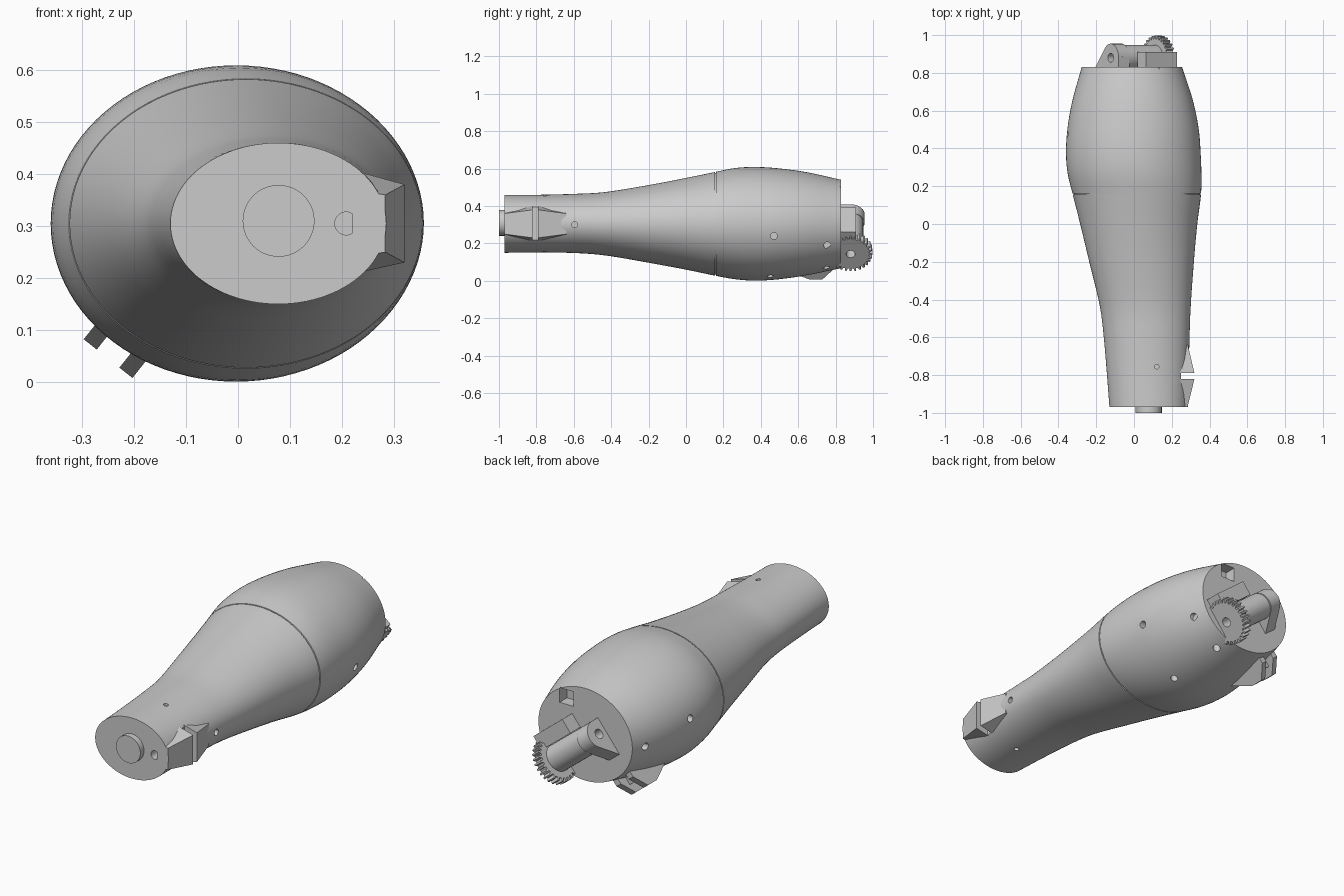
import bpy, bmesh
from math import sin, cos, pi
from mathutils import Vector

if "Cube" in bpy.data.objects:
    bpy.data.objects.remove(bpy.data.objects["Cube"])

U, Y, V = Vector((.78, 0, -.62)), Vector((0, 1, 0)), Vector((.62, 0, .78))  # tilted joint frame


def finish(name, bm, smooth=True):
    bmesh.ops.recalc_face_normals(bm, faces=bm.faces)
    me = bpy.data.meshes.new(name)
    bm.to_mesh(me)
    bm.free()
    ob = bpy.data.objects.new(name, me)
    bpy.context.collection.objects.link(ob)
    bpy.ops.object.select_all(action='DESELECT')
    ob.select_set(True)
    bpy.context.view_layer.objects.active = ob
    if smooth:
        bpy.ops.object.shade_smooth_by_angle(angle=.6)
    return ob


def loft(bm, rings):
    vs = [[bm.verts.new(p) for p in r] for r in rings]
    n = len(vs[0])
    for a, b in zip(vs, vs[1:]):
        for i in range(n):
            bm.faces.new((a[i], a[(i + 1) % n], b[(i + 1) % n], b[i]))
    bm.faces.new(vs[0])
    bm.faces.new(vs[-1])


def prism(bm, poly, origin, u0, u1):
    """Extrude a (y, v) polygon along the tilted axis."""
    loft(bm, [[origin + U * u + Y * y + V * v for y, v in poly] for u in (u0, u1)])


def rod(bm, a, b, r, n=32):
    a, b = Vector(a), Vector(b)
    q = (b - a).to_track_quat('Z', 'Y')
    loft(bm, [[p + q @ Vector((r * cos(2 * pi * i / n), r * sin(2 * pi * i / n), 0))
               for i in range(n)] for p in (a, b)])


def box(bm, lo, hi):
    loft(bm, [[(x, lo[1], z), (X, lo[1], z), (X, hi[1], z), (x, hi[1], z)]
              for x, X, z in ((lo[0], hi[0], lo[2]), (lo[0], hi[0], hi[2]))])


def circle(r, n=32):
    return [(r * cos(2 * pi * i / n), r * sin(2 * pi * i / n)) for i in range(n)]


def cut(ob, bm):
    c = finish("cutter", bm, False)
    c.hide_render = True
    m = ob.modifiers.new("cut", 'BOOLEAN')
    m.operation, m.solver, m.object = 'DIFFERENCE', 'EXACT', c
    bpy.context.view_layer.objects.active = ob
    bpy.ops.object.modifier_apply(modifier="cut")
    bpy.data.objects.remove(c)


# forearm shell stations: y, left x, right x, bottom z, top z
ST = [(-.97, -.13, .285, .15, .46), (-.8, -.143, .289, .152, .46), (-.6, -.16, .294, .149, .465),
      (-.44, -.18, .30, .137, .474), (-.2, -.237, .317, .097, .512), (0, -.285, .335, .06, .55),
      (.16, -.325, .355, .027, .583), (.26, -.35, .357, .009, .603), (.37, -.36, .353, .001, .609),
      (.5, -.353, .343, .009, .601), (.65, -.327, .313, .031, .58), (.83, -.277, .255, .068, .54)]


def station(y):
    k = max(i for i in range(len(ST) - 1) if ST[i][0] <= y + 1e-6)
    p1, p2 = ST[k], ST[k + 1]
    p0, p3 = ST[max(k - 1, 0)], ST[min(k + 2, len(ST) - 1)]
    h = p2[0] - p1[0]
    t = (y - p1[0]) / h
    out = []
    for j in range(1, 5):
        m1 = (p2[j] - p0[j]) / (p2[0] - p0[0]) * h
        m2 = (p3[j] - p1[j]) / (p3[0] - p1[0]) * h
        out.append((2*t**3 - 3*t*t + 1) * p1[j] + (t**3 - 2*t*t + t) * m1
                   + (3*t*t - 2*t**3) * p2[j] + (t**3 - t*t) * m2)
    return out


def ring(y, inset=0, n=96):
    l, r, b, t = station(y)
    return [((l + r) / 2 + ((r - l) / 2 - inset) * cos(2 * pi * i / n), y,
             (b + t) / 2 + ((t - b) / 2 - inset) * sin(2 * pi * i / n)) for i in range(n)]


# shell with a fine seam groove between its two halves
levels = [(-.97 + 1.8 * i / 48, 0) for i in range(49)]
levels = [l for l in levels if abs(l[0] - .16) > .012]
levels += [(.155, 0), (.1555, .006), (.1605, .006), (.161, 0)]
bm = bmesh.new()
loft(bm, [ring(*l) for l in sorted(levels)])
shell = finish("forearm_shell", bm)

# screw holes, wire hole, end socket and wrist slot
bm = bmesh.new()
box(bm, (.25, -.82, .21), (.5, -.79, .41))
box(bm, (.055, .77, .43), (.135, .9, .505))
rod(bm, (.208, -1.05, .305), (.208, -.9, .305), .022)
rod(bm, (.27, -.595, .3), (.4, -.595, .3), .016, 20)
for y, z in ((.47, .24), (.755, .19)):
    rod(bm, (.24, y, z), (.5, y, z), .018, 20)
    rod(bm, (-.24, y, z + .1), (-.5, y, z + .1), .018, 20)
rod(bm, (.12, -.755, .41), (.12, -.755, .6), .012, 20)
rod(bm, (.12, -.755, .2), (.12, -.755, 0), .012, 20)
for x, y in ((.1, .75), (.12, .45)):
    rod(bm, (x, y, .1), (x, y, -.1), .018, 20)
cut(shell, bm)

# wrist pivot disc
bm = bmesh.new()
rod(bm, (.078, -1, .31), (.078, -.95, .31), .069, 48)
finish("wrist_pivot", bm)

# tapered guides either side of the wrist slot
for name, y0, y1, tip_x in (("upper_wrist_guide", -.79, -.64, .285), ("lower_wrist_guide", -.82, -.97, .283)):
    bm = bmesh.new()
    loft(bm, [[(.23, y0, .21), (.32, y0, .23), (.32, y0, .38), (.23, y0, .405)],
              [(.22, y1, .24), (tip_x, y1, .25), (tip_x, y1, .36), (.22, y1, .37)]])
    finish(name, bm, False)

# toothed wheel on the tilted elbow axis
G = Vector((.13, .88, .155))
teeth = 28
poly = []
for i in range(teeth):
    for f, r in ((-.3, .1), (-.16, .117), (.16, .117), (.3, .1)):
        a = 2 * pi * (i + f) / teeth
        poly.append((r * cos(a), r * sin(a)))
bm = bmesh.new()
prism(bm, poly, G, -.025, .02)
gear = finish("elbow_gear", bm, False)

# axle bar with flared lug
bm = bmesh.new()
prism(bm, circle(.068), G, -.3, -.02)
bar = finish("elbow_bar", bm)
bm = bmesh.new()
arc = [(.075 * sin(pi * i / 12), .068 * cos(pi * i / 12)) for i in range(10)]
prism(bm, arc + [(-.055, -.135), (-.08, -.135), (-.08, .068)], G, -.325, -.25)
lug = finish("elbow_lug", bm)
for ob in (gear, bar, lug):
    bm = bmesh.new()
    prism(bm, circle(.024), G, -.4, .1)
    cut(ob, bm)

# stop block beside the gear
bm = bmesh.new()
prism(bm, [(-.08, .07), (.03, .07), (.03, .145), (-.08, .145)], G, -.2, .01)
finish("elbow_stop_block", bm, False)

# twin hooked flanges under the shell, joined by a web
C = Vector((0, 0, .305))
bm = bmesh.new()
for u in (-.078, .01):
    prism(bm, [(.5, -.29), (.66, -.36), (.73, -.36), (.79, -.29), (.79, -.2), (.5, -.2)], C, u - .016, u + .016)
prism(bm, [(.5, -.28), (.69, -.315), (.74, -.315), (.74, -.2), (.5, -.2)], C, -.07, 0)
finish("tendon_hook", bm, False)
